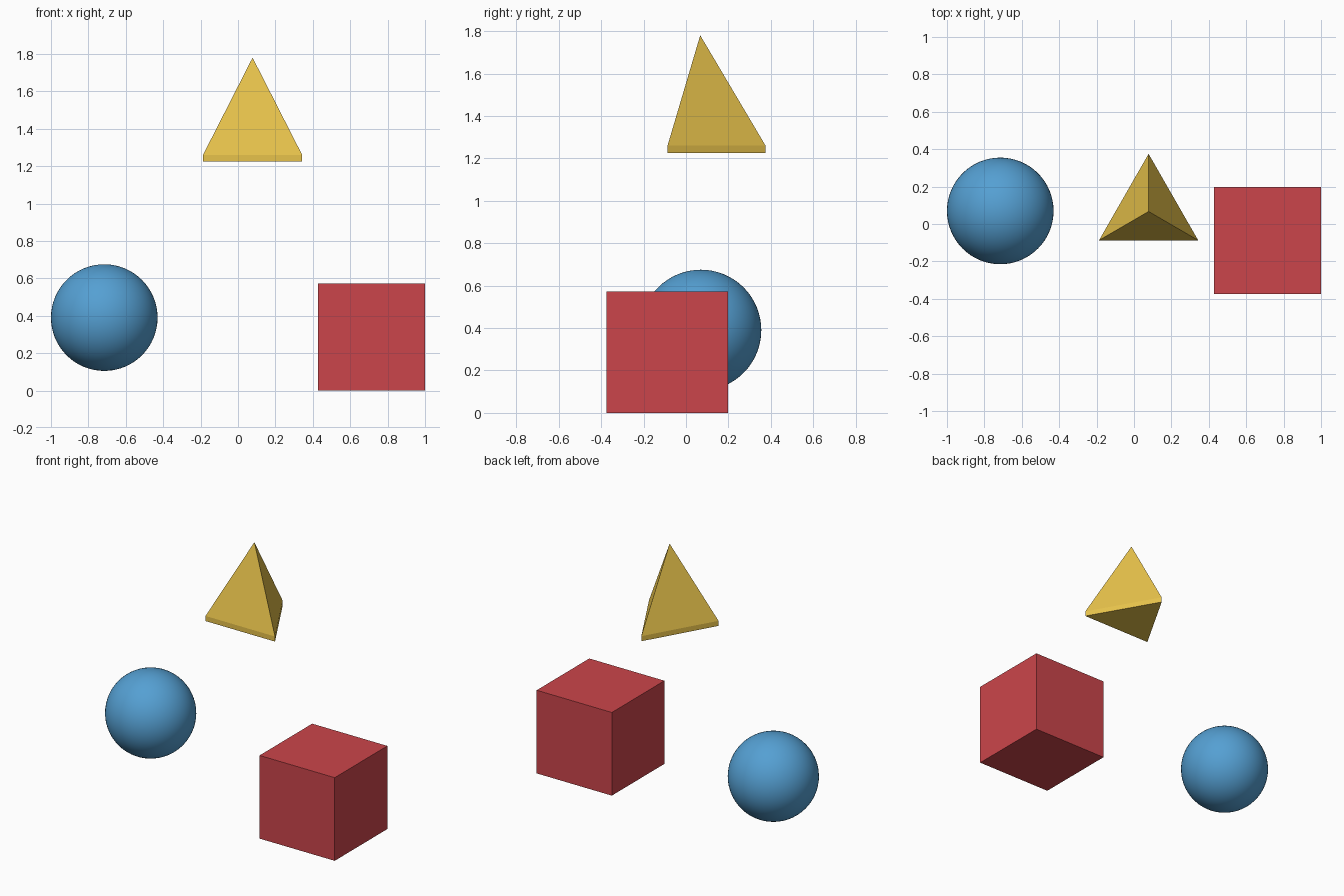
import bpy, bmesh

if "Cube" in bpy.data.objects:
    bpy.data.objects.remove(bpy.data.objects["Cube"])


def paint(obj, color):
    mat = bpy.data.materials.new(obj.name + "_paint")
    mat.diffuse_color = color
    mat.use_nodes = True
    mat.node_tree.nodes["Principled BSDF"].inputs["Base Color"].default_value = mat.diffuse_color
    obj.data.materials.append(mat)


# Blue ball
bpy.ops.mesh.primitive_uv_sphere_add(segments=64, ring_count=32, radius=0.285,
                                     location=(-0.715, 0.07, 0.39))
ball = bpy.context.object
ball.name = "ball"
bpy.ops.object.shade_smooth()
paint(ball, (0.09, 0.35, 0.65, 1))

# Red cube
bpy.ops.mesh.primitive_cube_add(size=0.573, location=(0.7135, -0.0885, 0.2865))
cube = bpy.context.object
cube.name = "cube"
paint(cube, (0.6, 0.06, 0.07, 1))

# Yellow three-sided pyramid on a thin upright rim
corners = [(-0.187, -0.087), (0.343, -0.087), (0.078, 0.375)]
bm = bmesh.new()
low = [bm.verts.new((x, y, 1.225)) for x, y in corners]
rim = [bm.verts.new((x, y, 1.26)) for x, y in corners]
apex = bm.verts.new((0.078, 0.067, 1.78))
bm.faces.new(low[::-1])
for i in range(3):
    j = (i + 1) % 3
    bm.faces.new((low[i], low[j], rim[j], rim[i]))
    bm.faces.new((rim[i], rim[j], apex))
mesh = bpy.data.meshes.new("pyramid")
bm.to_mesh(mesh)
bm.free()
pyramid = bpy.data.objects.new("pyramid", mesh)
bpy.context.collection.objects.link(pyramid)
paint(pyramid, (0.8, 0.54, 0.07, 1))
